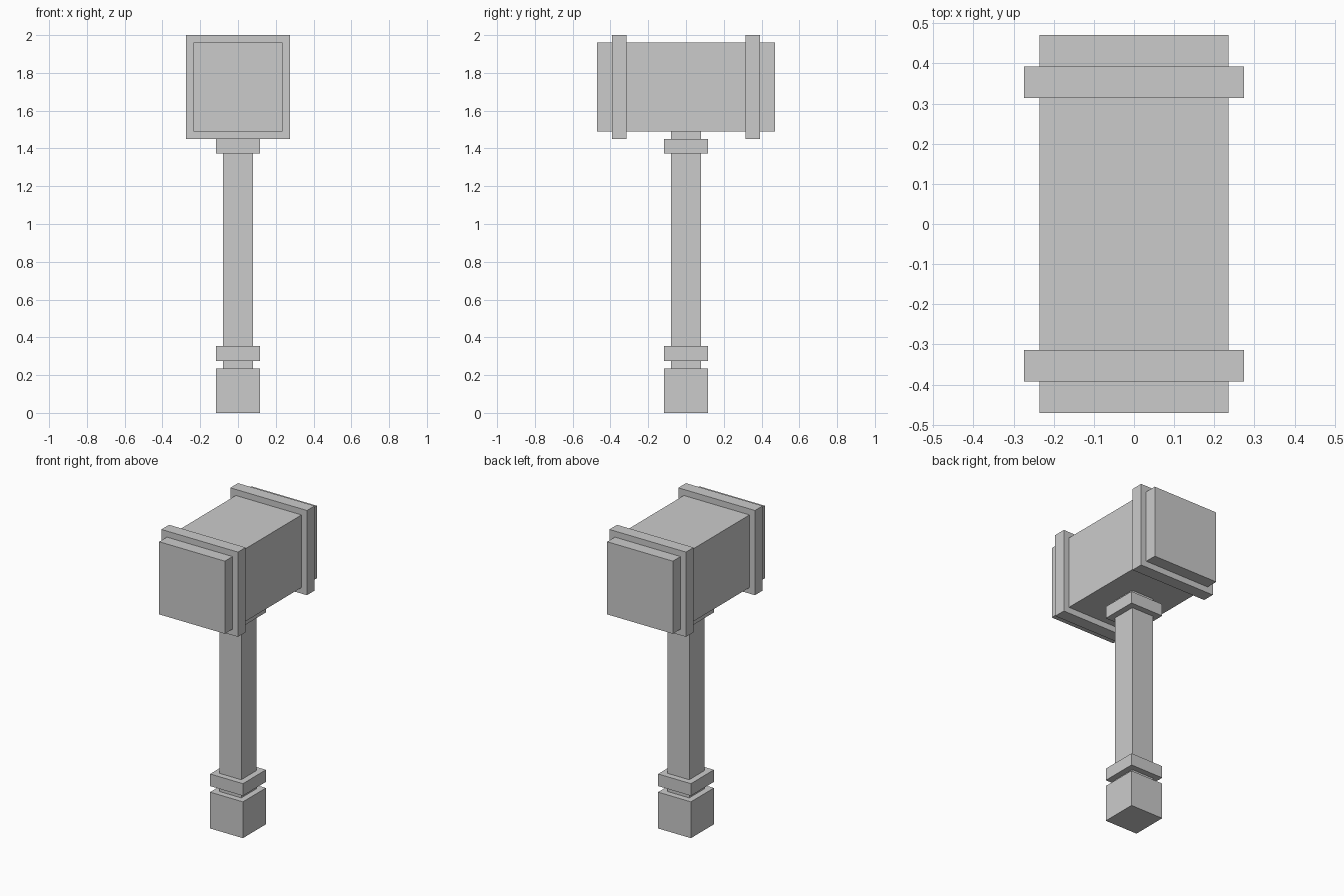
import bpy

if "Cube" in bpy.data.objects:
    bpy.data.objects.remove(bpy.data.objects["Cube"])

U = 2 / 51  # the model sits on a regular block grid


def box(name, half_x, y0, y1, z0, z1):
    """Axis-aligned block, centred on x, sizes in grid units."""
    bpy.ops.mesh.primitive_cube_add(size=1, location=(0, (y0 + y1) / 2 * U, (z0 + z1) / 2 * U))
    ob = bpy.context.object
    ob.name = name
    ob.scale = (2 * half_x * U, (y1 - y0) * U, (z1 - z0) * U)
    bpy.ops.object.transform_apply(location=False, rotation=False, scale=True)
    return ob


# Head and its two raised bands
box("hammer_head", 6, -12, 12, 38, 50)
box("front_band", 7, -10, -8, 37, 51)
box("back_band", 7, 8, 10, 37, 51)

# Handle, collars and pommel: (name, half width, bottom, top)
for name, h, z0, z1 in [
    ("handle", 2, 6, 38),
    ("upper_collar", 3, 35, 37),
    ("lower_collar", 3, 7, 9),
    ("pommel", 3, 0, 6),
]:
    box(name, h, -h, h, z0, z1)
